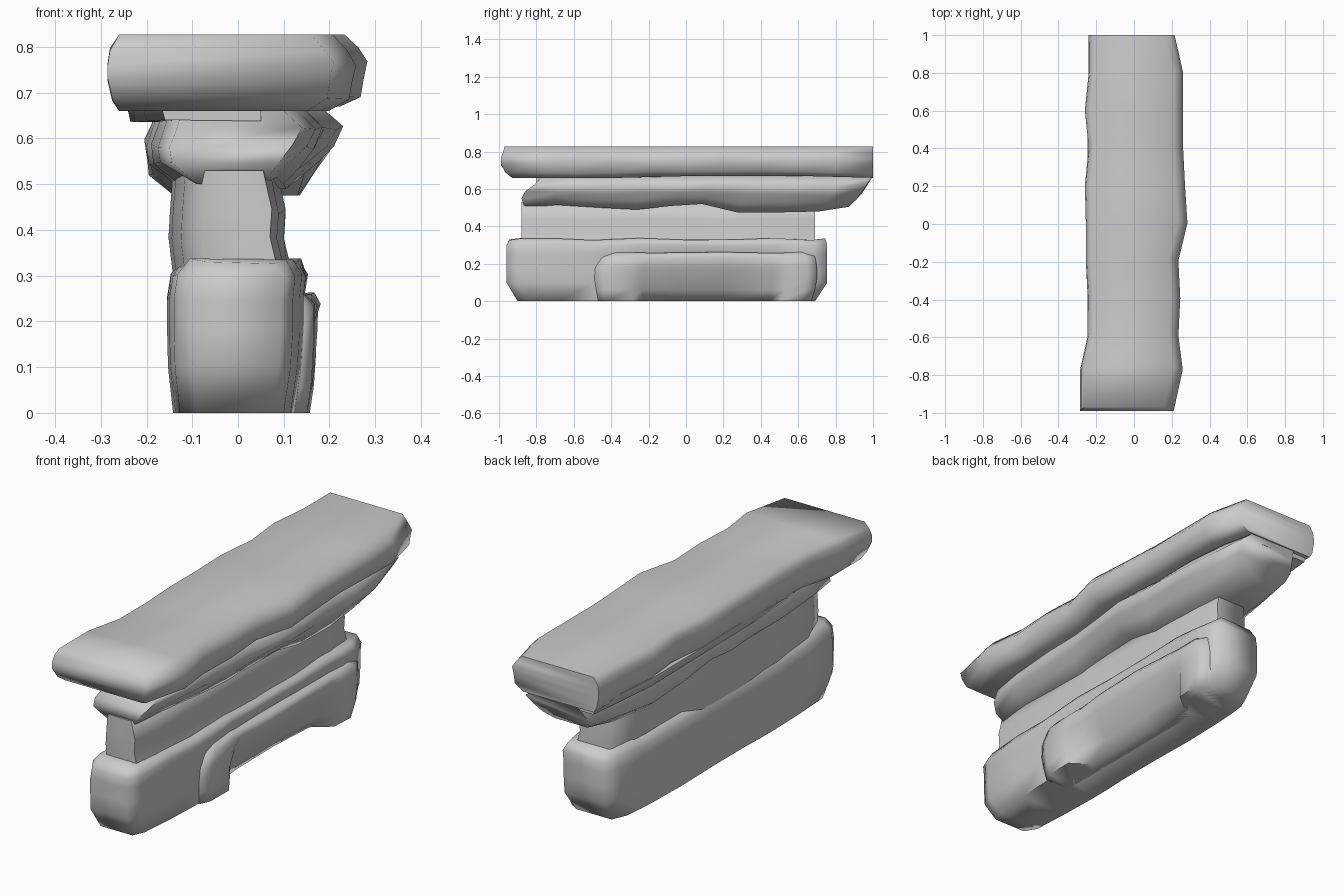
import bpy, bmesh, math


def slab(name, stations, levels):
    """Rock layer: stations = (y, left x, right x[, underside lift[, right undercut]]),
    levels = (z, y front, y back, left inset, right inset, z wave) going up."""
    bm = bmesh.new()
    ya, yb = stations[0][0], stations[-1][0]
    L, R = [], []
    for k, (z, y0, y1, dl, dr, wave) in enumerate(levels):
        fade = 1 - k / (len(levels) - 1)
        lrow, rrow = [], []
        for i, (y, xl, xr, *extra) in enumerate(stations):
            lift, cut = (extra + [0, 0])[:2]
            t = (y - ya) / (yb - ya)
            yy = y0 + (y1 - y0) * t
            zz = z + lift * fade
            lrow.append(bm.verts.new((xl + dl, yy, zz + wave * math.sin(i * 2.3 + k + 1))))
            rrow.append(bm.verts.new((xr - dr - cut * fade ** 1.5, yy,
                                      zz + wave * math.sin(i * 1.9 + k))))
        L.append(lrow)
        R.append(rrow)
    n = len(stations)
    for k in range(len(levels) - 1):
        for i in range(n - 1):
            bm.faces.new((L[k][i], L[k + 1][i], L[k + 1][i + 1], L[k][i + 1]))
            bm.faces.new((R[k][i], R[k][i + 1], R[k + 1][i + 1], R[k + 1][i]))
        bm.faces.new((L[k][0], R[k][0], R[k + 1][0], L[k + 1][0]))
        bm.faces.new((L[k][-1], L[k + 1][-1], R[k + 1][-1], R[k][-1]))
    for i in range(n - 1):
        bm.faces.new((L[0][i], L[0][i + 1], R[0][i + 1], R[0][i]))
        bm.faces.new((L[-1][i], R[-1][i], R[-1][i + 1], L[-1][i + 1]))
    bmesh.ops.recalc_face_normals(bm, faces=bm.faces)
    me = bpy.data.meshes.new(name)
    bm.to_mesh(me)
    bm.free()
    ob = bpy.data.objects.new(name, me)
    bpy.context.collection.objects.link(ob)
    bpy.ops.object.select_all(action='DESELECT')
    ob.select_set(True)
    bpy.context.view_layer.objects.active = ob
    bpy.ops.object.shade_smooth_by_angle(angle=math.radians(80))
    return ob


# Wide capping slab, fairly square underneath on the left
slab("top_slab",
     [(-1, -.285, .21), (-.78, -.285, .258), (-.6, -.245, .235), (-.4, -.245, .245),
      (-.2, -.255, .235, .005), (0, -.255, .283, .01), (.2, -.26, .27, .01),
      (.4, -.24, .26, .01), (.6, -.26, .26, .01), (.8, -.24, .26, .005), (1, -.24, .215)],
     [(.66, -.93, 1, .025, .06, 0), (.685, -.965, 1, .01, .015, .003),
      (.73, -.99, 1, 0, .008, .006), (.765, -.99, 1, 0, 0, .006),
      (.795, -.98, 1, .005, .02, .003), (.827, -.97, 1, .025, .05, 0)])

# Ledge under the cap, on the left
slab("under_ledge",
     [(-.8, -.17, .05), (-.5, -.21, .05), (-.2, -.235, .05), (.2, -.245, .05),
      (.6, -.245, .05), (.98, -.21, .05)],
     [(.638, -.8, .98, .01, .0, .003), (.68, -.8, .98, 0, 0, 0)])

# Middle overhanging layer
slab("middle_layer",
     [(-.88, -.15, .14, .01), (-.7, -.175, .17, .025), (-.45, -.19, .185, .01),
      (-.25, -.18, .19, 0), (-.05, -.2, .215, .02), (.12, -.205, .23, .03),
      (.32, -.19, .215, -.015), (.55, -.2, .22, -.015), (.78, -.175, .2, -.01),
      (.95, -.15, .165, .015)],
     [(.49, -.86, .87, .06, .085, 0), (.535, -.88, .91, .005, .05, .006),
      (.575, -.86, .94, 0, .02, .008), (.62, -.81, .97, .015, 0, .006),
      (.67, -.77, 1, .03, .05, 0)])

# Narrow recessed neck, bulging to the left in its front half
slab("neck",
     [(-.88, -.08, .07), (-.75, -.125, .085), (-.5, -.145, .09), (-.2, -.152, .1),
      (.08, -.15, .095), (.2, -.125, .1), (.35, -.12, .1), (.55, -.12, .09), (.69, -.085, .075)],
     [(.30, -.88, .69, .01, -.02, 0), (.38, -.88, .69, 0, 0, .006),
      (.44, -.88, .69, .003, -.004, .006), (.53, -.88, .69, .01, .015, 0)])

# Long base block with chamfered ends, hollowed along the lower right
slab("base",
     [(-.96, -.105, .10), (-.9, -.14, .125), (-.7, -.15, .14), (-.5, -.155, .148),
      (-.38, -.155, .15, 0, .02), (-.25, -.15, .155, 0, .09), (0, -.15, .158, 0, .1),
      (.25, -.155, .16, 0, .1), (.48, -.15, .158, 0, .09), (.58, -.145, .155, 0, .02),
      (.68, -.135, .145), (.755, -.105, .12)],
     [(0, -.9, .69, .013, .025, 0), (.1, -.96, .755, .002, .01, 0),
      (.18, -.96, .755, 0, .005, 0), (.25, -.96, .755, 0, .005, .004),
      (.30, -.96, .755, .008, 0, .004), (.332, -.945, .745, .035, .02, .006)])

# Ridge on the right of the base, blending into a foot at each end
slab("base_ridge",
     [(-.49, 0, .145), (-.44, 0, .166), (-.3, 0, .168, 0, .0), (-.24, 0, .172, 0, .09),
      (-.08, 0, .185, 0, .115), (.2, 0, .192, 0, .125), (.46, 0, .182, 0, .1),
      (.53, 0, .176, 0, .01), (.65, 0, .172), (.7, 0, .145)],
     [(0, -.47, .67, 0, .015, 0), (.06, -.48, .69, 0, .006, 0), (.12, -.49, .7, 0, .002, 0),
      (.18, -.485, .7, 0, 0, 0), (.235, -.45, .69, 0, 0, .004),
      (.26, -.42, .66, 0, .025, .003)])
